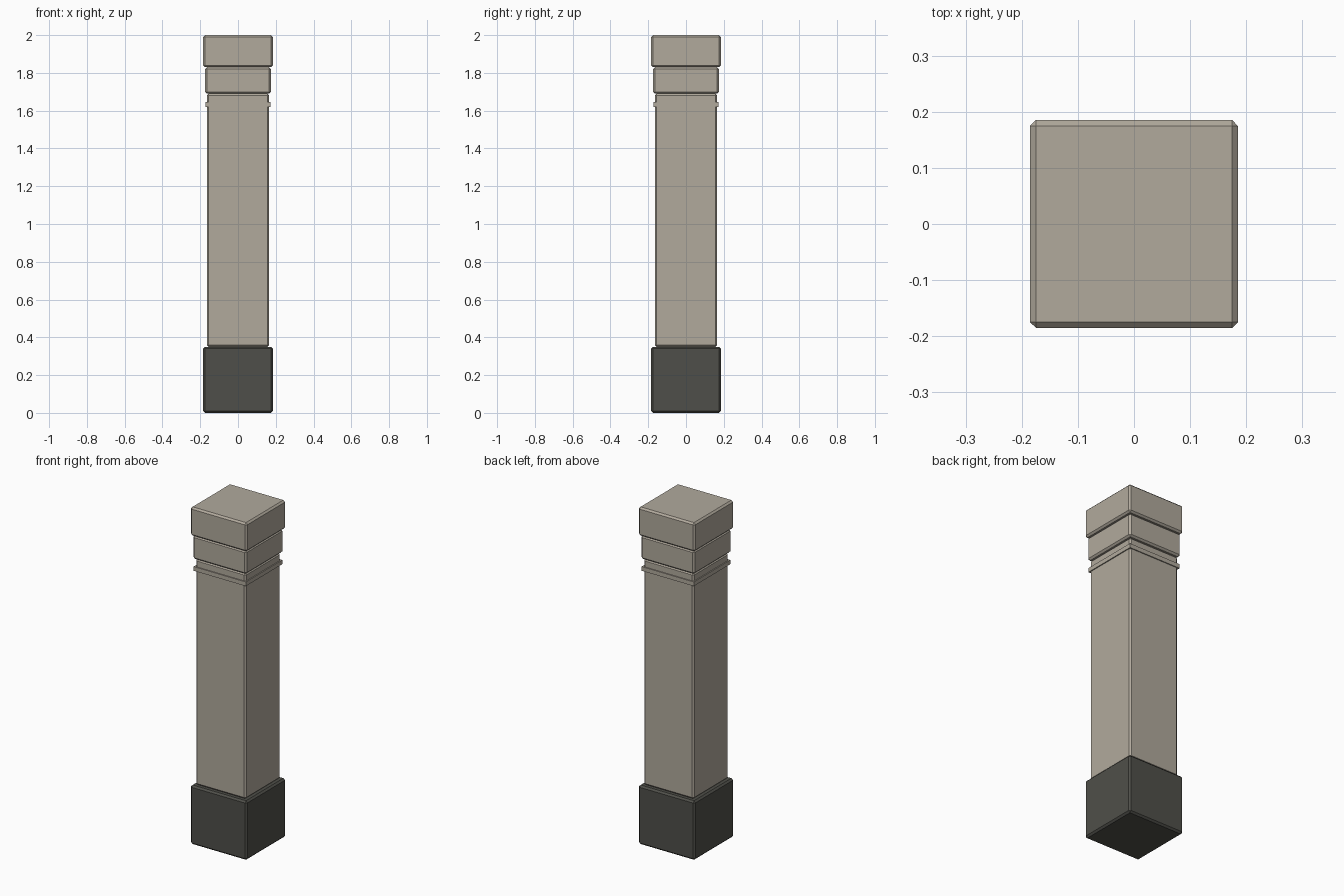
import bpy, bmesh

if "Cube" in bpy.data.objects:
    bpy.data.objects.remove(bpy.data.objects["Cube"])


def material(name, rgb):
    m = bpy.data.materials.new(name)
    m.diffuse_color = (*rgb, 1.0)
    m.use_nodes = True
    m.node_tree.nodes["Principled BSDF"].inputs["Base Color"].default_value = m.diffuse_color
    return m


stone = material("warm_grey_stone", (0.44, 0.40, 0.335))
dark = material("dark_grey_stone", (0.078, 0.078, 0.067))


def block(name, half, z0, z1, mat, bevel=0.01):
    """Square block centred on the z axis, with flat chamfered edges."""
    bm = bmesh.new()
    bmesh.ops.create_cube(bm, size=1.0)
    for v in bm.verts:
        v.co.x *= 2 * half
        v.co.y *= 2 * half
        v.co.z = z1 if v.co.z > 0 else z0
    if bevel:
        bmesh.ops.bevel(bm, geom=bm.edges[:], offset=bevel, segments=1,
                        profile=0.5, affect='EDGES')
    me = bpy.data.meshes.new(name)
    bm.to_mesh(me)
    bm.free()
    me.materials.append(mat)
    ob = bpy.data.objects.new(name, me)
    bpy.context.collection.objects.link(ob)
    return ob


# Dark plinth, shaft with thin collar, two-step capital
block("plinth", 0.185, 0.0, 0.35, dark)
block("shaft", 0.165, 0.35, 1.69, stone)
block("collar", 0.171, 1.62, 1.645, stone, bevel=0)
block("capital_lower", 0.175, 1.69, 1.83, stone)
block("capital_upper", 0.185, 1.83, 2.0, stone)
